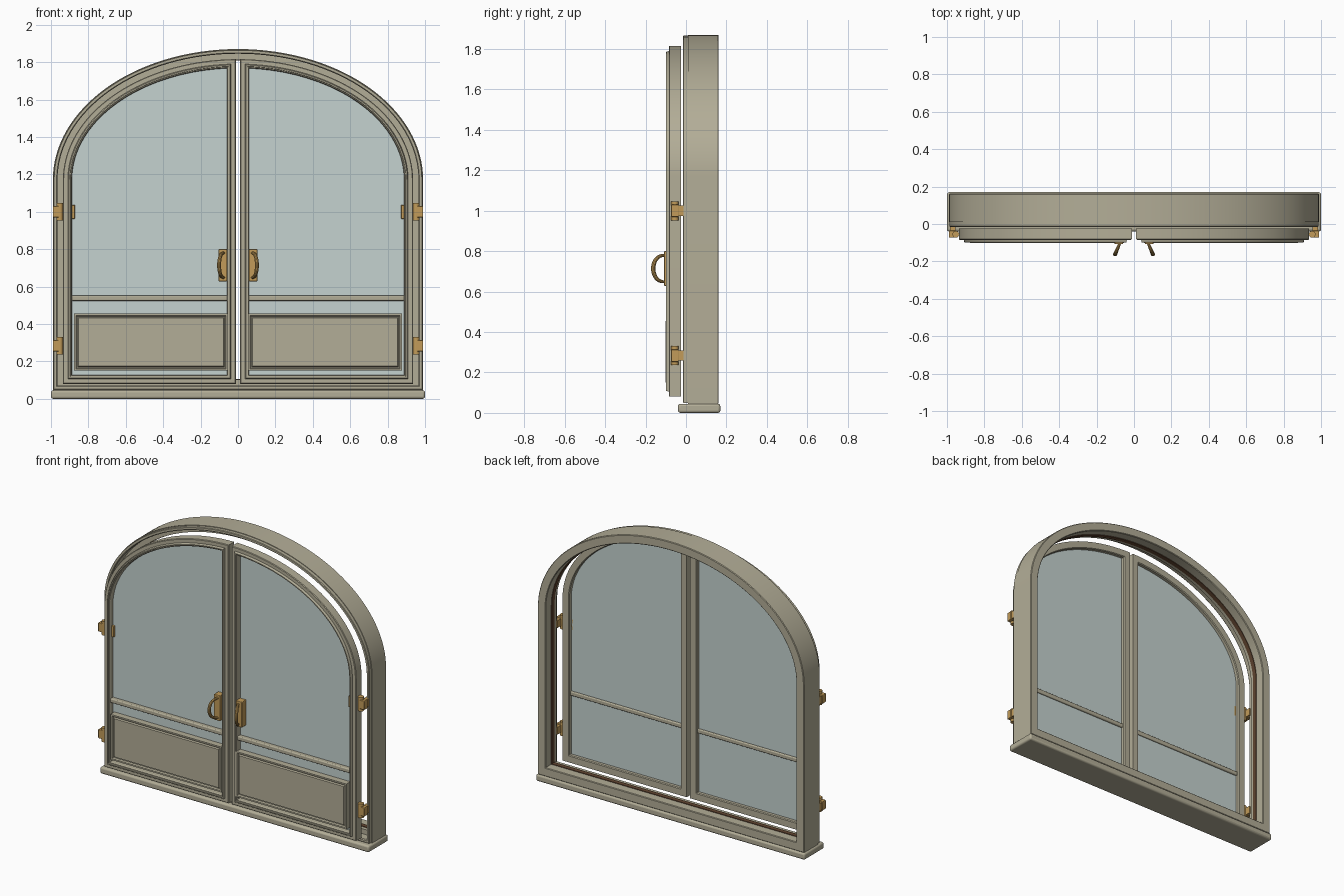
import bpy, bmesh, math
from mathutils import Matrix

cube = bpy.data.objects.get("Cube")
if cube:
    bpy.data.objects.remove(cube, do_unlink=True)


def material(name, rgb):
    m = bpy.data.materials.new(name)
    m.use_nodes = True
    m.diffuse_color = (*rgb, 1)
    m.node_tree.nodes["Principled BSDF"].inputs["Base Color"].default_value = (*rgb, 1)
    return m


PAINT = material("beige_paint", (0.45, 0.42, 0.31))
GLASS = material("pale_glass", (0.56, 0.65, 0.63))
BRASS = material("brass", (0.54, 0.33, 0.10))
SEAL = material("brown_seal", (0.12, 0.06, 0.03))


def finish(name, bm, mat, bevel=0):
    bmesh.ops.recalc_face_normals(bm, faces=bm.faces[:])
    me = bpy.data.meshes.new(name)
    bm.to_mesh(me)
    bm.free()
    me.materials.append(mat)
    ob = bpy.data.objects.new(name, me)
    bpy.context.collection.objects.link(ob)
    if bevel:
        mod = ob.modifiers.new("soft_edges", 'BEVEL')
        mod.width, mod.segments = bevel, 3
    smooth(ob)
    return ob


def smooth(ob):
    bpy.ops.object.select_all(action='DESELECT')
    ob.select_set(True)
    bpy.context.view_layer.objects.active = ob
    bpy.ops.object.shade_smooth_by_angle(angle=math.radians(30))


def box(name, x, y, z, mat, bevel=0):
    bm = bmesh.new()
    bmesh.ops.create_cube(bm, size=1)
    for v in bm.verts:
        for i, (a, b) in enumerate((x, y, z)):
            v.co[i] = (a + b) / 2 + v.co[i] * (b - a)
    return finish(name, bm, mat, bevel)


# Outlines in the x-z plane, shrunk by an inset
def arch(inset, start, end, steps):
    for i in range(steps + 1):
        t = start + (end - start) * i / steps
        yield ((0.99 - inset) * math.cos(t), 1.17 + (0.70 - inset) * math.sin(t))


def frame_outline(e):
    return [(e - 0.99, 0.045 + e), (0.99 - e, 0.045 + e)] + list(arch(e, 0, math.pi, 64))


def leaf_outline(e):
    d, c, z = 0.054 + e, 0.012 + e, 0.08 + e
    return [(c, z), (0.99 - d, z)] + list(arch(d, 0, math.acos(c / (0.99 - d)), 36))


def panel_outline(e):
    a, b, c, d = 0.053 + e, 0.877 - e, 0.15 + e, 0.455 - e
    return [(a, c), (b, c), (b, d), (a, d)]


def loft(name, outline, section, mat, side=1, solid=False):
    """Carry a section of (inset, y) steps around an outline; a solid is capped."""
    bm = bmesh.new()
    rows = [[bm.verts.new((side * x, y, z)) for x, z in outline(e)] for e, y in section]
    n = len(rows[0])
    pairs = list(zip(rows, rows[1:]))
    if solid:
        bm.faces.new(rows[0])
        bm.faces.new(rows[-1])
    else:
        pairs.append((rows[-1], rows[0]))
    for r, s in pairs:
        for i in range(n):
            j = (i + 1) % n
            bm.faces.new((r[i], r[j], s[j], s[i]))
    return finish(name, bm, mat)


# Fixed surround: rebated arch frame, seal and sill
loft("arched_frame", frame_outline,
     [(0.004, 0.01), (0.004, -0.012), (0.007, -0.016), (0.02, -0.016), (0.025, -0.01),
      (0.025, 0.045), (0.058, 0.045), (0.058, 0.158), (0.054, 0.162), (0.004, 0.162),
      (0, 0.158), (0, 0.01)], PAINT)
loft("weather_seal", frame_outline,
     [(0.057, 0.07), (0.062, 0.07), (0.062, 0.10), (0.057, 0.10)], SEAL)
box("sill", (-1, 1), (-0.04, 0.17), (0, 0.045), PAINT, 0.012)

LEAF = [(0, -0.025), (0, -0.081), (0.004, -0.085), (0.026, -0.085), (0.028, -0.096),
        (0.031, -0.1), (0.038, -0.1), (0.04, -0.092), (0.044, -0.092), (0.048, -0.086),
        (0.048, -0.03), (0.043, -0.025)]
PANEL = [(0, -0.06), (0, -0.102), (0.01, -0.102), (0.014, -0.09), (0.019, -0.09),
         (0.024, -0.099)]


def handle(name, side):
    cu = bpy.data.curves.new(name, 'CURVE')
    cu.dimensions = '3D'
    cu.bevel_depth, cu.bevel_resolution, cu.use_fill_caps = 0.009, 3, True
    sp = cu.splines.new('POLY')
    sp.points.add(20)
    for i, p in enumerate(sp.points):
        t = math.pi * i / 20
        s = math.sin(t) ** 0.8 if 0 < i < 20 else 0
        p.co = (side * (0.075 + 0.026 * s), -0.102 - 0.06 * s, 0.714 + 0.066 * math.cos(t), 1)
        p.radius = 0.75 + 0.45 * s
    ob = bpy.data.objects.new(name, cu)
    bpy.context.collection.objects.link(ob)
    bpy.ops.object.select_all(action='DESELECT')
    ob.select_set(True)
    bpy.context.view_layer.objects.active = ob
    bpy.ops.object.convert(target='MESH')
    ob.data.materials.clear()
    ob.data.materials.append(BRASS)
    smooth(ob)


def knuckle(name, x, y, z, radius, height):
    bm = bmesh.new()
    bmesh.ops.create_cone(bm, cap_ends=True, segments=20, radius1=radius, radius2=radius,
                          depth=height, matrix=Matrix.Translation((x, y, z)))
    finish(name, bm, BRASS)


# Pair of door leaves
for label, s in (("left", 1), ("right", -1)):
    def span(a, b):
        return tuple(sorted((s * a, s * b)))

    loft(label + "_leaf_frame", leaf_outline, LEAF, PAINT, s)
    loft(label + "_glass", leaf_outline, [(0.044, -0.06), (0.044, -0.05)], GLASS, s, True)
    loft(label + "_lower_panel", panel_outline, PANEL, PAINT, s, True)
    box(label + "_glazing_bar", span(0.05, 0.89), (-0.088, -0.038), (0.524, 0.552), PAINT, 0.006)

    # Pull handle on its back plate
    box(label + "_handle_plate", span(0.058, 0.104), (-0.108, -0.06), (0.628, 0.80), BRASS, 0.004)
    handle(label + "_handle", s)

    # Hinges bridging leaf and surround
    for level, z in (("lower", 0.283), ("upper", 1.0)):
        part = f"{label}_{level}_hinge"
        box(part + "_plate", span(0.95, 0.99), (-0.073, -0.036), (z - 0.03, z + 0.03), BRASS, 0.004)
        box(part + "_arm", span(0.955, 0.985), (-0.045, 0.0), (z - 0.025, z + 0.025), BRASS)
        knuckle(part + "_knuckle", s * 0.953, -0.055, z, 0.018, 0.094)
    box(label + "_hinge_stop", span(0.872, 0.89), (-0.075, -0.05), (0.962, 1.036), BRASS, 0.003)
